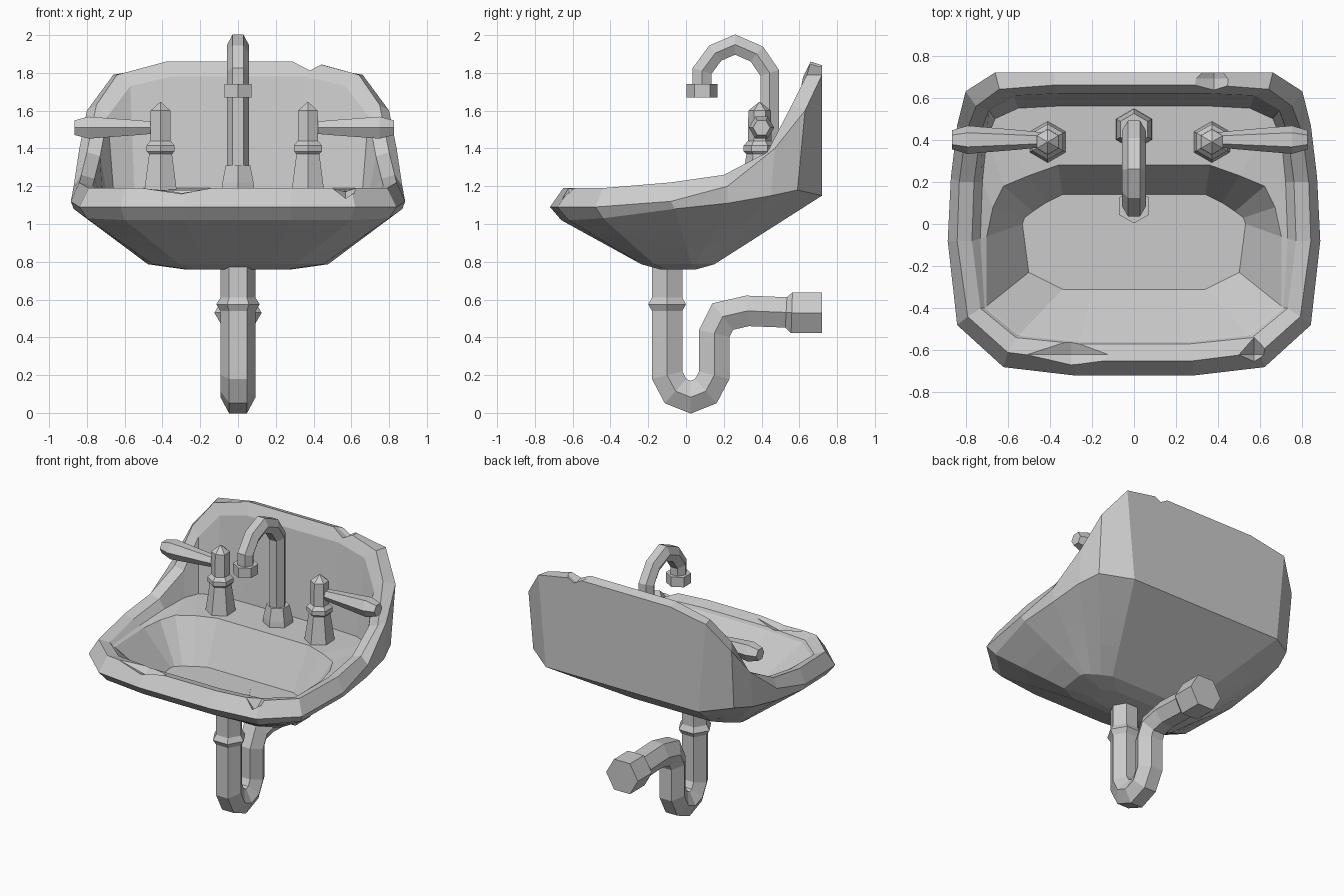
import bpy
import bmesh
import math
from mathutils import Vector

cube = bpy.data.objects.get("Cube")
if cube:
    bpy.data.objects.remove(cube, do_unlink=True)

# One grey ceramic colour for everything
grey = bpy.data.materials.new("plain grey")
grey.use_nodes = True
colour = (0.6, 0.6, 0.6, 1)
grey.diffuse_color = colour
for node in grey.node_tree.nodes:
    if node.type == 'BSDF_PRINCIPLED':
        node.inputs["Base Color"].default_value = colour

X, Y = Vector((1, 0, 0)), Vector((0, 1, 0))


def finish(name, bm):
    """Turn a bmesh into a named, flat-shaded object."""
    bmesh.ops.recalc_face_normals(bm, faces=bm.faces[:])
    mesh = bpy.data.meshes.new(name)
    bm.to_mesh(mesh)
    bm.free()
    mesh.materials.append(grey)
    obj = bpy.data.objects.new(name, mesh)
    bpy.context.collection.objects.link(obj)
    return obj


def loft(name, rings):
    """Bridge closed rings of equal length and cap both ends."""
    bm = bmesh.new()
    loops = [[bm.verts.new(p) for p in ring] for ring in rings]
    count = len(loops[0])
    for low, high in zip(loops, loops[1:]):
        for i in range(count):
            j = (i + 1) % count
            bm.faces.new((low[i], low[j], high[j], high[i]))
    bm.faces.new(loops[0])
    bm.faces.new(loops[-1])
    return finish(name, bm)


def tube(name, path, side):
    """Six-sided mitred tube; path holds (point, radius), corners lie along side."""
    points = [Vector(p) for p, _ in path]
    rings = []
    for i, (_, radius) in enumerate(path):
        before = points[i] - points[max(i - 1, 0)]
        after = points[min(i + 1, len(points) - 1)] - points[i]
        before, after = before.normalized(), after.normalized()
        tangent = (before + after).normalized()
        mitre = 1 / max(tangent.dot(after if after.length else before), 0.5)
        normal = tangent.cross(side).normalized() * mitre
        rings.append([points[i] + radius * (side * math.cos(a) + normal * math.sin(a))
                      for a in (k * math.pi / 3 for k in range(6))])
    return loft(name, rings)


def bent_tube(name, path):
    """Tube bent within the x = 0 plane, from (y, z, radius) rows."""
    return tube(name, [((0, y, z), r) for y, z, r in path], X)


def turned(name, x, y, profile):
    """Upright six-sided turned part from (z, radius) rows."""
    return tube(name, [((x, y, z), r) for z, r in profile], Y)


def mirrored(half):
    return list(half) + [(-x, y, z) for x, y, z in reversed(half)]


def blend(a, b, t):
    return [tuple(Vector(p).lerp(Vector(q), t)) for p, q in zip(a, b)]


# Basin half-rings, each running from the front round to the back
floor = [(x, y, 0.89) for x, y in (
    (0.2, -0.31), (0.34, -0.31), (0.5, -0.23), (0.53, 0.0), (0.52, 0.03),
    (0.48, 0.06), (0.42, 0.1), (0.34, 0.14), (0.18, 0.14))]
bowl_edge = [(0.26, -0.55, 1.14), (0.54, -0.52, 1.14), (0.7, -0.39, 1.14),
             (0.7, -0.06, 1.15), (0.67, 0.08, 1.16), (0.62, 0.18, 1.17),
             (0.5, 0.23, 1.18), (0.36, 0.28, 1.18), (0.18, 0.28, 1.18)]
deck = [(0.26, -0.56, 1.15), (0.55, -0.53, 1.15), (0.71, -0.4, 1.15),
        (0.73, -0.07, 1.16), (0.72, 0.2, 1.18), (0.7, 0.4, 1.19),
        (0.66, 0.5, 1.19), (0.55, 0.55, 1.19), (0.36, 0.56, 1.19)]
rim_inner = [(0.26, -0.57, 1.17), (0.56, -0.54, 1.17), (0.73, -0.4, 1.17),
             (0.77, -0.08, 1.2), (0.76, 0.2, 1.24), (0.73, 0.43, 1.36),
             (0.69, 0.54, 1.57), (0.57, 0.61, 1.73), (0.36, 0.62, 1.78)]
rim_crest = [(0.28, -0.65, 1.19), (0.6, -0.61, 1.19), (0.79, -0.44, 1.19),
             (0.84, -0.08, 1.22), (0.83, 0.2, 1.26), (0.8, 0.43, 1.38),
             (0.75, 0.56, 1.63), (0.64, 0.64, 1.79), (0.38, 0.66, 1.86)]
rim_outer = [(0.28, -0.72, 1.09), (0.62, -0.68, 1.09), (0.84, -0.48, 1.09),
             (0.885, -0.08, 1.12), (0.87, 0.22, 1.2), (0.84, 0.47, 1.4),
             (0.8, 0.63, 1.6), (0.66, 0.72, 1.79), (0.38, 0.72, 1.84)]
skirt = [(0.28, -0.66, 1.02), (0.6, -0.62, 1.02), (0.8, -0.44, 1.03),
         (0.87, -0.06, 1.08), (0.86, 0.22, 1.11), (0.84, 0.45, 1.15),
         (0.79, 0.59, 1.18), (0.6, 0.72, 1.15), (0.36, 0.72, 1.15)]
base = [(x * 0.9, y * 0.86 + 0.03, 0.787) for x, y, z in floor]
underside = [(x * 0.6, y * 0.5 - 0.02, 0.76) for x, y, z in base]

basin = loft("basin", [mirrored(half) for half in (
    underside, base, blend(skirt, base, 0.7), blend(skirt, base, 0.4), skirt,
    rim_outer, rim_crest, rim_inner, deck, bowl_edge, floor)])


# Chips knocked out of the rim
def chip(place, size):
    bm = bmesh.new()
    bmesh.ops.create_uvsphere(bm, u_segments=4, v_segments=2, radius=1)
    for v in bm.verts:
        v.co = Vector(a * s + p for a, s, p in zip(v.co, size, place))
    cutter = finish("chip_cutter", bm)
    cutter.hide_render = True
    cut = basin.modifiers.new("chip", 'BOOLEAN')
    cut.operation = 'DIFFERENCE'
    cut.solver = 'EXACT'
    cut.object = cutter
    bpy.context.view_layer.objects.active = basin
    bpy.ops.object.modifier_apply(modifier=cut.name)
    bpy.data.objects.remove(cutter, do_unlink=True)


chip((0.38, 0.69, 1.87), (0.12, 0.3, 0.07))
chip((-0.3, -0.62, 1.2), (0.25, 0.15, 0.06))
chip((0.57, -0.62, 1.2), (0.08, 0.12, 0.09))

# Drain plate in the bowl
tube("drain", [((0, -0.09, 0.885), 0.147), ((0, -0.09, 0.894), 0.147)], X)

# Waste pipe with collar, bend and wall coupling
PIPE = 0.093
bent_tube("waste_pipe", [
    (-0.1, 0.8, PIPE), (-0.1, 0.61, PIPE), (-0.1, 0.575, 0.115), (-0.1, 0.54, PIPE),
    (-0.1, 0.2, PIPE), (-0.055, 0.115, PIPE), (0.025, 0.083, PIPE),
    (0.105, 0.115, PIPE), (0.15, 0.2, PIPE), (0.15, 0.42, PIPE),
    (0.195, 0.51, PIPE), (0.325, 0.54, PIPE), (0.53, 0.532, PIPE),
    (0.56, 0.53, 0.125), (0.72, 0.53, 0.125)])

# Spout with flared foot and nozzle
SPOUT = 0.057
bent_tube("spout", [(y, z, SPOUT) for y, z in (
    (0.443, 1.2), (0.443, 1.8), (0.375, 1.9), (0.26, 1.95),
    (0.155, 1.905), (0.085, 1.81), (0.085, 1.72))])
turned("spout_foot", 0, 0.45, [(1.17, 0.1), (1.22, 0.095), (1.31, 0.075)])
turned("nozzle", 0, 0.085, [(1.67, 0.082), (1.74, 0.082)])

# Taps and their lever handles
for label, x, way in (("left", 0.37, 1), ("right", -0.41, -1)):
    turned(label + "_tap", x, 0.39, [
        (1.17, 0.1), (1.37, 0.07), (1.385, 0.085), (1.415, 0.085),
        (1.44, 0.062), (1.6, 0.06), (1.645, 0.004)])
    tube(label + "_handle", [((x + way * d, 0.4, 1.51), r) for d, r in (
        (0.02, 0.035), (0.12, 0.045), (0.38, 0.067), (0.455, 0.045))], Y)
